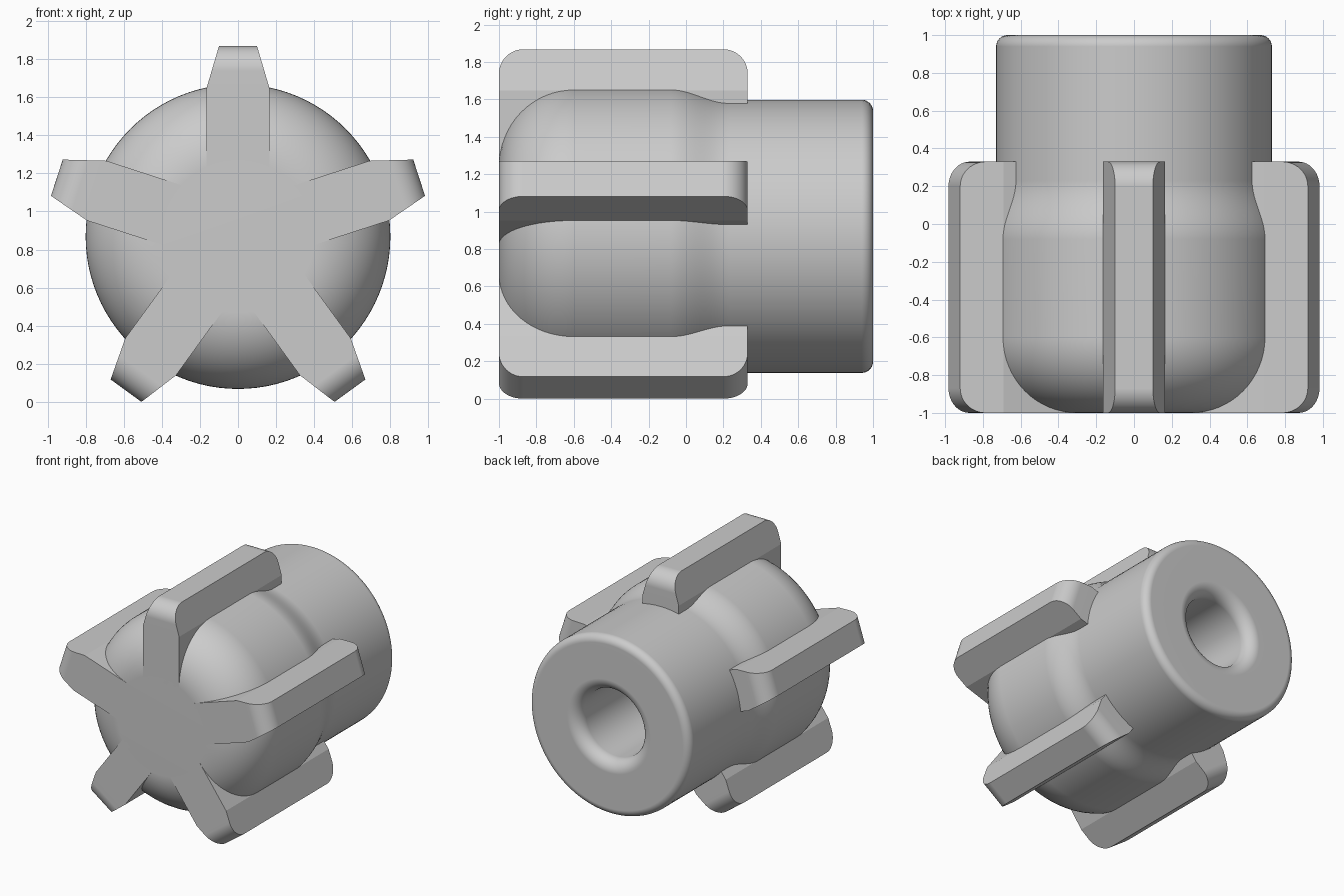
import bpy, bmesh, math
from mathutils import Matrix, Vector

cube = bpy.data.objects.get("Cube")
if cube:
    bpy.data.objects.remove(cube, do_unlink=True)

CENTER_Z = 0.868
FRONT, BACK = -1.0, 1.0

grey = bpy.data.materials.new("plain grey")
grey.use_nodes = True
COLOR = (0.6, 0.6, 0.6, 1)
grey.diffuse_color = COLOR
grey.node_tree.nodes["Principled BSDF"].inputs["Base Color"].default_value = COLOR


def arc(cy, cr, radius, start, end, steps):
    """Points (y, r) on an arc, angles in degrees from +y towards +r."""
    angles = [math.radians(start + (end - start) * i / steps) for i in range(steps + 1)]
    return [(cy + radius * math.cos(a), cr + radius * math.sin(a)) for a in angles]


def finish(name, bm, sharp_angle):
    bmesh.ops.recalc_face_normals(bm, faces=bm.faces)
    mesh = bpy.data.meshes.new(name)
    bm.to_mesh(mesh)
    bm.free()
    mesh.materials.append(grey)
    obj = bpy.data.objects.new(name, mesh)
    bpy.context.collection.objects.link(obj)
    bpy.ops.object.select_all(action='DESELECT')
    obj.select_set(True)
    bpy.context.view_layer.objects.active = obj
    bpy.ops.object.shade_smooth_by_angle(angle=math.radians(sharp_angle))
    # Keep the flat faces flat next to the rounded edges
    weighted = obj.modifiers.new("weighted normals", 'WEIGHTED_NORMAL')
    weighted.keep_sharp = True
    return obj


# Body: domed front, waist, straight shank and a rounded shaft hole, turned about y
BODY_R, SHANK_R, DOME_R, HOLE_R = 0.8, 0.73, 0.4, 0.28
profile = [(FRONT, 0)]
profile += arc(FRONT + DOME_R, BODY_R - DOME_R, DOME_R, 180, 90, 16)
for i in range(13):
    t = i / 12
    blend = (1 + math.cos(math.pi * t)) / 2
    profile.append((-0.08 + 0.31 * t, SHANK_R + (BODY_R - SHANK_R) * blend))
profile += arc(BACK - 0.06, SHANK_R - 0.06, 0.06, 90, 0, 8)
profile += arc(BACK - 0.1, HOLE_R + 0.1, 0.1, 0, -90, 10)
profile += [(-0.2, HOLE_R), (-0.2, 0)]

bm = bmesh.new()
verts = [bm.verts.new((0, y, CENTER_Z + r)) for y, r in profile]
edges = [bm.edges.new(pair) for pair in zip(verts, verts[1:])]
bmesh.ops.spin(bm, geom=verts + edges, cent=(0, 0, CENTER_Z), axis=(0, 1, 0),
               angle=math.tau, steps=96)
bmesh.ops.remove_doubles(bm, verts=bm.verts, dist=0.0001)
finish("body", bm, 30)

# Grip fins: straight root, tapered tip, rounded outer corners
ROOT_R, TAPER_R, TIP_R, ROUND = 0.36, 0.78, 1.0, 0.13
FIN_BACK = 0.33
outline = [(FRONT, TAPER_R), (FRONT, ROOT_R), (FIN_BACK, ROOT_R), (FIN_BACK, TAPER_R)]
outline += arc(FIN_BACK - ROUND, TIP_R - ROUND, ROUND, 0, 90, 12)
outline += arc(FRONT + ROUND, TIP_R - ROUND, ROUND, 90, 180, 12)


def half_width(r):
    return 0.165 - 0.065 * max(0, r - TAPER_R) / (TIP_R - TAPER_R)


for k in range(5):
    place = Matrix.Translation((0, 0, CENTER_Z)) @ Matrix.Rotation(math.tau * k / 5, 4, 'Y')
    bm = bmesh.new()
    sides = [[bm.verts.new(place @ Vector((s * half_width(r), y, r))) for y, r in outline]
             for s in (-1, 1)]
    for side in sides:
        bm.faces.new(side[:4])
        bm.faces.new([side[0]] + side[3:])
    a, b = sides
    for i in range(len(a)):
        j = (i + 1) % len(a)
        bm.faces.new((a[i], a[j], b[j], b[i]))
    finish(f"grip_fin_{k + 1}", bm, 12)
